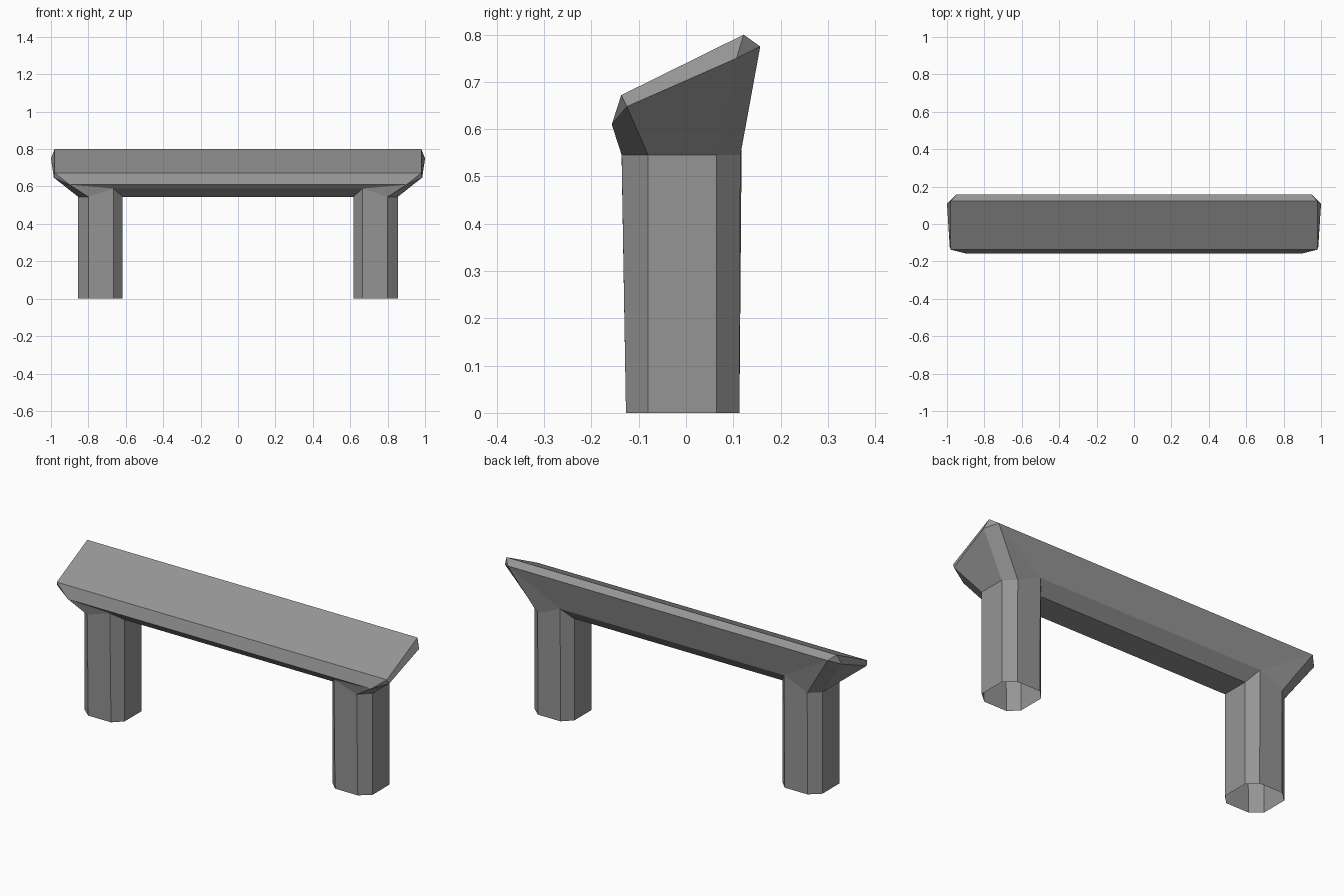
import bpy, bmesh

cube = bpy.data.objects.get("Cube")
if cube:
    bpy.data.objects.remove(cube, do_unlink=True)

# Single stone grey
stone = bpy.data.materials.new("stone_grey")
stone.use_nodes = True
grey = (0.3, 0.3, 0.3, 1)
stone.diffuse_color = grey
bsdf = stone.node_tree.nodes["Principled BSDF"]
bsdf.inputs["Base Color"].default_value = grey
bsdf.inputs["Roughness"].default_value = 0.8

# Corners of the right half of the beam, by name
top_z = 0.545
P = dict(
    top_front=(0.98, -0.137, 0.672), top_back=(0.98, 0.122, 0.80),
    back_lip=(0.95, 0.157, 0.775), front_lip=(0.90, -0.157, 0.61),
    end_back=(1.0, 0.107, 0.75), end_front=(0.985, -0.125, 0.648),
    # Leg joint, eight corners
    outer_front=(0.855, -0.08, top_z), outer_back=(0.855, 0.065, top_z),
    back_outer=(0.80, 0.115, top_z), back_inner=(0.665, 0.118, 0.605),
    inner_back=(0.617, 0.065, top_z), inner_front=(0.617, -0.08, top_z),
    front_inner=(0.665, -0.137, 0.589), front_outer=(0.80, -0.136, top_z),
)
JOINT = ["outer_front", "outer_back", "back_outer", "back_inner",
         "inner_back", "inner_front", "front_inner", "front_outer"]


def mirrored_part(name, polygons):
    """Mesh from polygons of points, mirrored across x = 0."""
    bm = bmesh.new()
    for poly in polygons:
        bm.faces.new([bm.verts.new(p) for p in poly])
    half = bm.faces[:]
    copy = bmesh.ops.duplicate(bm, geom=bm.verts[:] + bm.edges[:] + half)["geom"]
    for v in copy:
        if isinstance(v, bmesh.types.BMVert):
            v.co.x = -v.co.x
    bmesh.ops.remove_doubles(bm, verts=bm.verts[:], dist=0.0005)
    bmesh.ops.recalc_face_normals(bm, faces=bm.faces[:])
    # Merge the two halves of each long face
    seam = [e for e in bm.edges if all(abs(v.co.x) < 0.001 for v in e.verts)]
    if seam:
        bmesh.ops.dissolve_edges(bm, edges=seam, use_verts=True)
    mesh = bpy.data.meshes.new(name)
    bm.to_mesh(mesh)
    bm.free()
    mesh.materials.append(stone)
    obj = bpy.data.objects.new(name, mesh)
    bpy.context.collection.objects.link(obj)
    return obj


def mid(name):
    return (0, P[name][1], P[name][2])


# Sloping beam: long faces running to the middle
loop = ["top_front", "top_back", "back_lip", "back_inner",
        "inner_back", "inner_front", "front_inner", "front_lip"]
beam = [[P[a], P[b], mid(b), mid(a)] for a, b in zip(loop, loop[1:] + loop[:1])]

# Bevelled, flared beam ends that run down into the legs
ends = ["top_front end_front end_back top_back",
        "end_front outer_front outer_back end_back",
        "top_back end_back back_lip",
        "back_lip end_back outer_back back_outer",
        "back_lip back_outer back_inner",
        "top_front front_lip end_front",
        "front_lip front_outer outer_front end_front",
        "front_lip front_inner front_outer"]
beam += [[P[n] for n in names.split()] for names in ends]
mirrored_part("beam", beam)

# Hollow eight-sided legs, open underneath
foot = {n: (P[n][0], max(-0.127, min(0.113, P[n][1])), 0) for n in JOINT}
legs = [[P[a], P[b], foot[b], foot[a]] for a, b in zip(JOINT, JOINT[1:] + JOINT[:1])]
mirrored_part("legs", legs)
